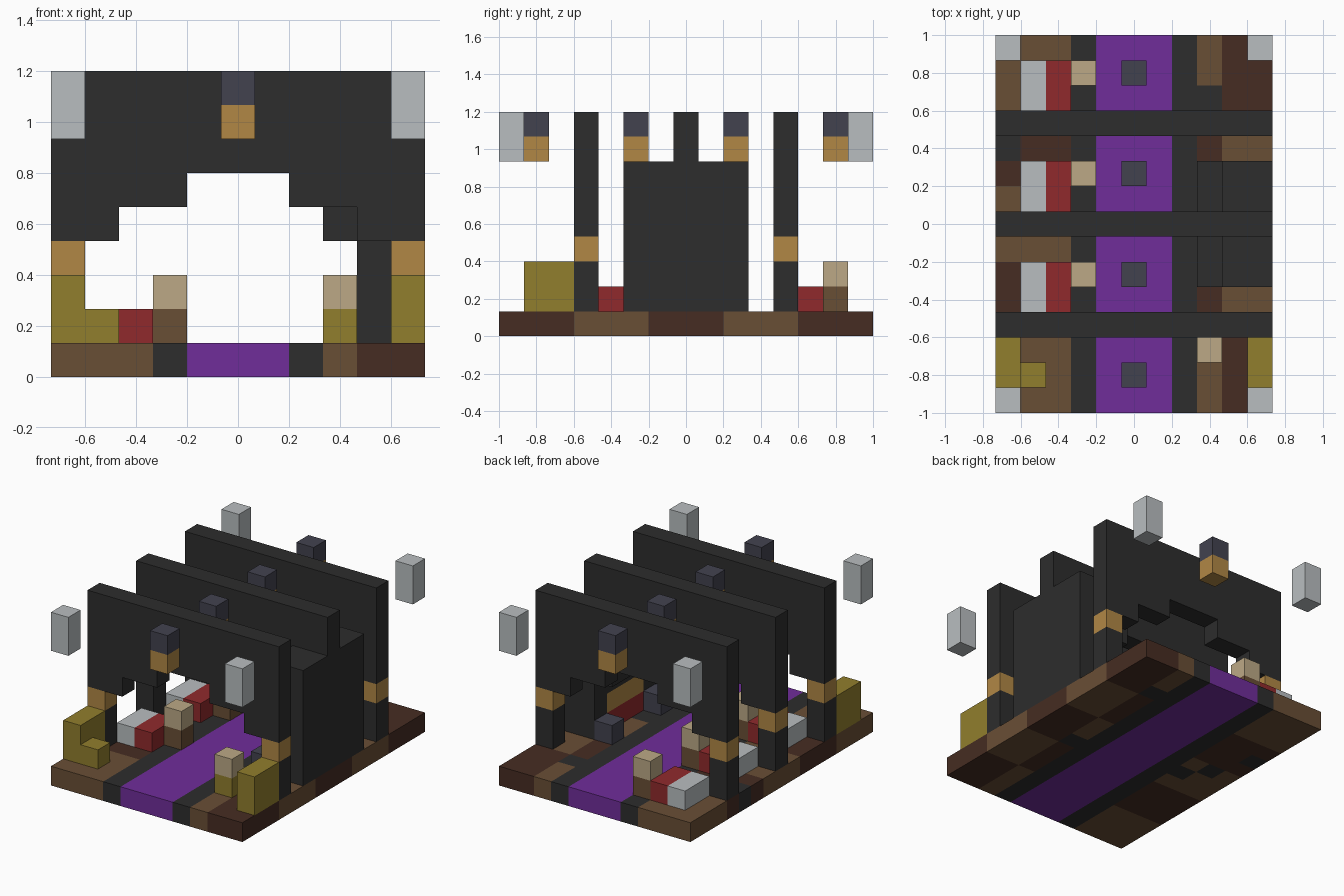
import bpy
import bmesh
from mathutils import Vector

if "Cube" in bpy.data.objects:
    bpy.data.objects.remove(bpy.data.objects["Cube"], do_unlink=True)

# The model sits on a cell grid: 11 wide, 15 deep, 9 high
CELL = 2 / 15
NX, NY = 11, 15


def linear(c):
    return c / 12.92 if c <= 0.04045 else ((c + 0.055) / 1.055) ** 2.4


def make_material(name, code):
    rgb = [linear(b / 255) for b in bytes.fromhex(code)]
    mat = bpy.data.materials.new(name)
    mat.use_nodes = True
    mat.diffuse_color = (*rgb, 1)
    bsdf = mat.node_tree.nodes["Principled BSDF"]
    bsdf.inputs["Base Color"].default_value = (*rgb, 1)
    bsdf.inputs["Roughness"].default_value = 0.8
    return mat


charcoal = make_material("charcoal", "2d2d2d")
purple = make_material("purple", "702d9a")
oak = make_material("medium_brown", "694e35")
walnut = make_material("dark_brown", "462c22")
red = make_material("red", "902a2c")
tan = make_material("tan", "bca986")
silver = make_material("silver", "b9bec0")
slate = make_material("slate", "42424f")
amber = make_material("amber", "b18745")
olive = make_material("olive", "917e2d")


def point(i, j, k):
    return Vector(((i - NX / 2) * CELL, (j - NY / 2) * CELL, k * CELL))


def add_object(name, bm, *mats):
    mesh = bpy.data.meshes.new(name)
    bm.to_mesh(mesh)
    bm.free()
    for mat in mats:
        mesh.materials.append(mat)
    obj = bpy.data.objects.new(name, mesh)
    bpy.context.collection.objects.link(obj)
    return obj


def block(name, mat, start, size=(1, 1, 1)):
    """Box from a start cell and a size in cells."""
    bm = bmesh.new()
    bmesh.ops.create_cube(bm, size=CELL)
    bmesh.ops.scale(bm, vec=size, verts=bm.verts)
    centre = [s + n / 2 for s, n in zip(start, size)]
    bmesh.ops.translate(bm, vec=point(*centre), verts=bm.verts)
    return add_object(name, bm, mat)


# Floor: carpet, dark borders and alternating planks
WORN = {(0, 10), (8, 12), (8, 6), (2, 7), (1, 8)}


def floor_colour(i, j):
    if 4 <= i <= 6:
        return 0
    if i in (3, 7) or (i, j) in WORN:
        return 1
    odd_band = (j // 3) % 2 == 1
    return 3 if odd_band != (i > 8) else 2


bm = bmesh.new()
bmesh.ops.create_grid(bm, x_segments=NX, y_segments=NY, size=1)
for v in bm.verts:
    v.co = (v.co.x * NX * CELL / 2, v.co.y * NY * CELL / 2, CELL)
for f in bm.faces:
    c = f.calc_center_median() / CELL
    f.material_index = floor_colour(int(c.x + NX / 2), int(c.y + NY / 2))
floor = add_object("floor", bm, purple, charcoal, oak, walnut)
thick = floor.modifiers.new("thickness", "SOLIDIFY")
thick.thickness = CELL
thick.offset = -1

# Arches: stepped beam on two banded pillars
HALF = [(0, 4), (2, 4), (2, 5), (4, 5), (4, 6)]
OUTLINE = HALF + [(NX - i, k) for i, k in reversed(HALF)] + [(NX, 9), (0, 9)]


def arch(j):
    bm = bmesh.new()
    face = bm.faces.new([bm.verts.new(point(i, j, k)) for i, k in OUTLINE])
    grown = bmesh.ops.extrude_face_region(bm, geom=[face])["geom"]
    moved = [g for g in grown if isinstance(g, bmesh.types.BMVert)]
    bmesh.ops.translate(bm, vec=(0, CELL, 0), verts=moved)
    bmesh.ops.recalc_face_normals(bm, faces=bm.faces)
    add_object("arch_beam", bm, charcoal)
    for i in (0, NX - 1):
        if i and j == 7:
            continue  # the chimney takes this pillar's place
        block("arch_pillar", charcoal, (i, j, 1), (1, 1, 2))
        block("pillar_band", amber, (i, j, 3))


for j in (3, 7, 11):
    arch(j)

# Beds with bedside tables, one behind each arch
for j in (4, 8, 12):
    block("bed_pillow", silver, (1, j, 1), (1, 2, 1))
    block("bed_blanket", red, (2, j, 1), (1, 2, 1))
    block("bedside_table", oak, (3, j + 1, 1))
    block("bedside_table_top", tan, (3, j + 1, 2))

# Fireplace: chimney, mantel, fire and hearth posts
block("chimney_back", charcoal, (10, 5, 1), (1, 5, 6))
block("chimney_breast", charcoal, (9, 5, 3), (1, 5, 4))
block("mantel", charcoal, (8, 5, 4), (1, 5, 1))
block("fire_embers", red, (9, 6, 1), (1, 3, 1))
block("fire_flames", amber, (9, 6, 2), (1, 3, 1))
for j in (5, 9):
    block("chimney_side", charcoal, (9, j, 1), (1, 1, 2))
    block("hearth_post", slate, (8, j, 1))

# Crates and stool by the entrance
for i in (0, NX - 1):
    block("tall_crate", olive, (i, 1, 1), (1, 2, 2))
block("small_crate", olive, (1, 1, 1))
block("stool_base", olive, (8, 2, 1))
block("stool_top", tan, (8, 2, 2))

# Hanging lanterns along the middle
for j in (1, 5, 9, 13):
    block("lantern_glow", amber, (5, j, 7))
    block("lantern_cap", slate, (5, j, 8))

# Floating corner lamps
for i in (0, NX - 1):
    for j in (0, NY - 1):
        block("corner_lamp", silver, (i, j, 7), (1, 1, 2))
